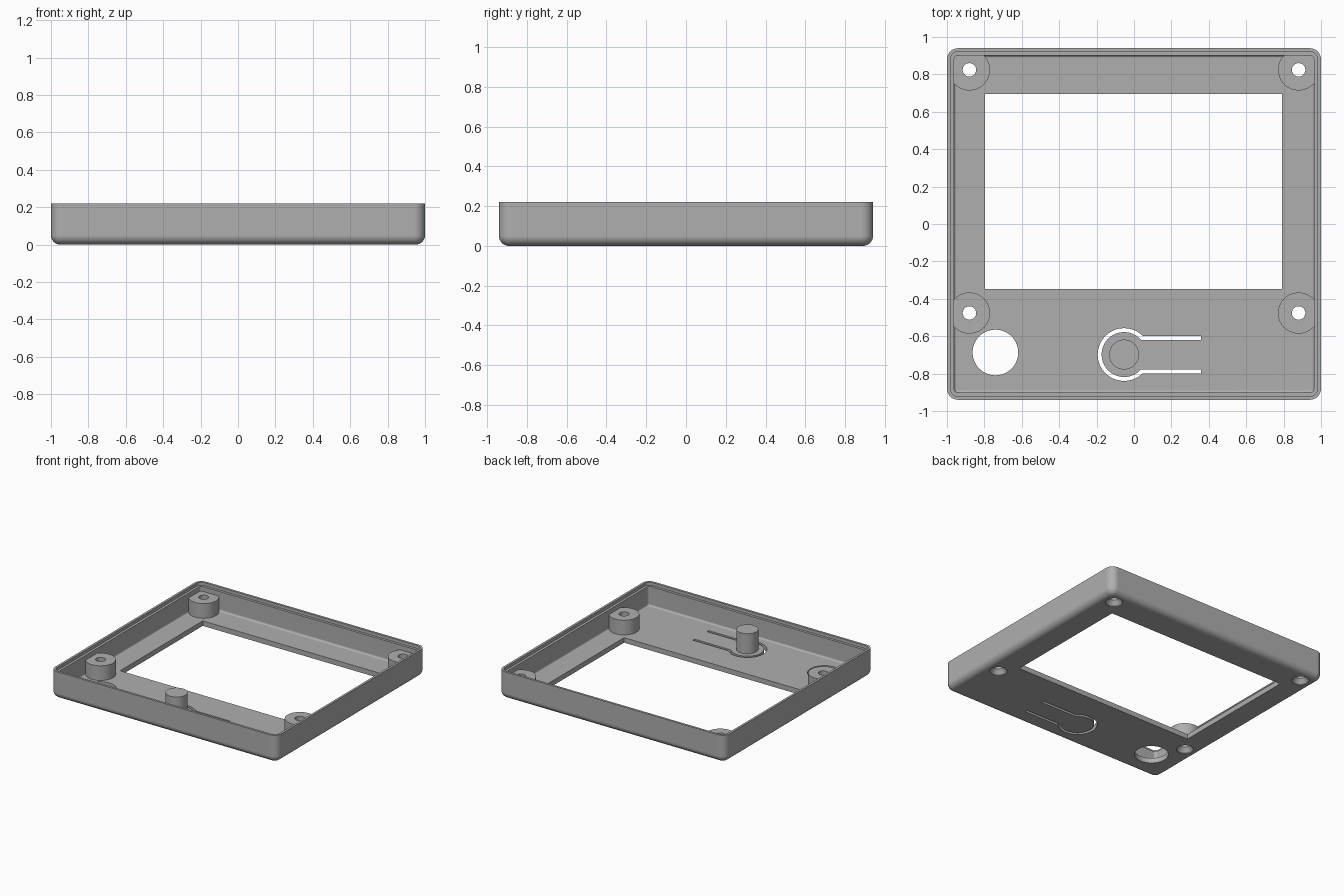
import bpy, bmesh, math
from math import sin, cos, pi, asin

if "Cube" in bpy.data.objects:
    bpy.data.objects.remove(bpy.data.objects["Cube"])

HX, HY, H = 1.0, 0.94, 0.22      # half width, half depth, height
R, BEVEL, FLOOR = 0.06, 0.05, 0.04

gray = bpy.data.materials.new("gray plastic")
gray.diffuse_color = (0.43, 0.43, 0.43, 1)
gray.use_nodes = True
gray.node_tree.nodes["Principled BSDF"].inputs["Base Color"].default_value = gray.diffuse_color


def make_object(name, bm):
    bmesh.ops.recalc_face_normals(bm, faces=bm.faces)
    mesh = bpy.data.meshes.new(name)
    bm.to_mesh(mesh)
    bm.free()
    mesh.materials.append(gray)
    ob = bpy.data.objects.new(name, mesh)
    bpy.context.collection.objects.link(ob)
    return ob


def loft(name, rings):
    """Closed solid through rings of (x, y, z) points."""
    bm = bmesh.new()
    loops = [[bm.verts.new(p) for p in ring] for ring in rings]
    n = len(loops[0])
    for a, b in zip(loops, loops[1:]):
        for i in range(n):
            j = (i + 1) % n
            bm.faces.new((a[i], a[j], b[j], b[i]))
    bm.faces.new(loops[0][::-1])
    bm.faces.new(loops[-1])
    return make_object(name, bm)


def rounded_ring(inset, z, seg=8):
    r = max(R - inset, 0.006)
    pts = []
    for k, (sx, sy) in enumerate([(1, 1), (-1, 1), (-1, -1), (1, -1)]):
        for i in range(seg + 1):
            a = (k + i / seg) * pi / 2
            pts.append((sx * (HX - inset - r) + r * cos(a),
                        sy * (HY - inset - r) + r * sin(a), z))
    return pts


def circle(x, y, z, r, n=64):
    return [(x + r * cos(2 * pi * i / n), y + r * sin(2 * pi * i / n), z) for i in range(n)]


def turned(name, x, y, profile):
    """Round part from (radius, z) pairs."""
    return loft(name, [circle(x, y, z, r) for r, z in profile])


def prism(name, pts, z0, z1):
    return loft(name, [[(x, y, z) for x, y in pts] for z in (z0, z1)])


# Tray shell: rounded bottom edge, walls, stepped lip, inner walls, floor fillet
rings = []
for i in range(9):
    a = i / 8 * pi / 2
    rings.append(rounded_ring(BEVEL * (1 - sin(a)), BEVEL * (1 - cos(a))))
rings += [rounded_ring(0, H), rounded_ring(0.018, H), rounded_ring(0.018, H - 0.025),
          rounded_ring(0.038, H - 0.025)]
for i in range(5):
    a = i / 4 * pi / 2
    rings.append(rounded_ring(0.038 + 0.014 * (1 - cos(a)), FLOOR + 0.014 * (1 - sin(a))))
case = loft("case_tray", rings)

# Screw bosses joined to the walls, with countersunk holes
joins, cutters = [], []
for x in (-0.88, 0.88):
    for y in (0.824, -0.476):
        joins.append(turned("screw_boss", x, y, [(0.11, 0.03), (0.11, 0.157)]))
        cutters.append(turned("screw_hole_cutter", x, y,
                              [(0.062, -0.05), (0.062, 0.005), (0.036, 0.04), (0.036, 0.3)]))

# Display window and round opening
cutters.append(prism("window_cutter",
                     [(-0.797, -0.348), (0.79, -0.348), (0.79, 0.694), (-0.797, 0.694)],
                     -0.1, 0.12))
cutters.append(turned("round_opening_cutter", -0.741, -0.687, [(0.122, -0.1), (0.122, 0.12)]))

# Keyhole-shaped slot that frees the flexible button tongue
BX, BY, END = -0.053, -0.698, 0.358


def arc(r, dy, n=48):
    a0 = asin(dy / r)
    return [(BX + r * cos(a), BY + r * sin(a))
            for a in (a0 + (2 * pi - 2 * a0) * i / n for i in range(n + 1))]


slot = ([(END, BY + 0.1)] + arc(0.141, 0.1) + [(END, BY - 0.1), (END, BY - 0.079)]
        + arc(0.12, 0.079)[::-1] + [(END, BY + 0.079)])
cutters.append(prism("button_slot_cutter", slot, -0.1, 0.12))

# Combine the parts, then bake and remove the helpers
for helpers, op in ((joins, 'UNION'), (cutters, 'DIFFERENCE')):
    for h in helpers:
        h.hide_render = True
        m = case.modifiers.new(h.name, 'BOOLEAN')
        m.operation, m.solver, m.object = op, 'EXACT', h
deps = bpy.context.evaluated_depsgraph_get()
baked = bpy.data.meshes.new_from_object(case.evaluated_get(deps))
case.modifiers.clear()
case.data = baked
for h in joins + cutters:
    bpy.data.objects.remove(h)

# Button post on the tongue
post = turned("button_post", BX, BY, [(0.08, 0.03), (0.08, 0.2)])

# Smooth curves, crisp edges
for ob in (case, post):
    bpy.ops.object.select_all(action='DESELECT')
    ob.select_set(True)
    bpy.context.view_layer.objects.active = ob
    bpy.ops.object.shade_smooth_by_angle(angle=math.radians(30))
    w = ob.modifiers.new("even_shading", 'WEIGHTED_NORMAL')
    w.keep_sharp = True
